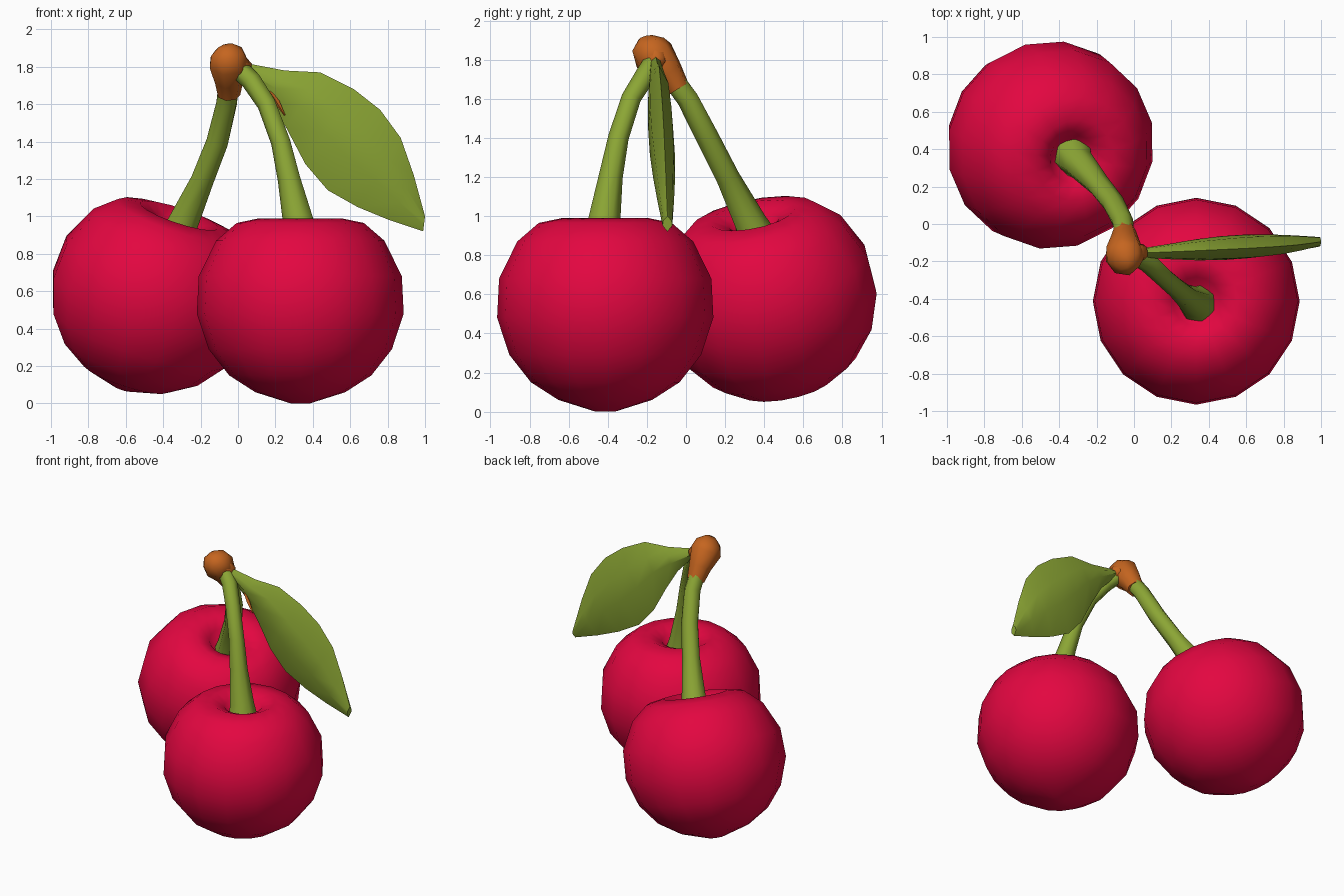
import bpy, bmesh, math
from mathutils import Vector

if "Cube" in bpy.data.objects:
    bpy.data.objects.remove(bpy.data.objects["Cube"], do_unlink=True)


def material(name, rgb):
    m = bpy.data.materials.new(name)
    m.use_nodes = True
    m.diffuse_color = (*rgb, 1)
    m.node_tree.nodes["Principled BSDF"].inputs["Base Color"].default_value = (*rgb, 1)
    return m


RED = material("cherry red", (0.77, 0.002, 0.052))
GREEN = material("leaf green", (0.26, 0.38, 0.035))
ORANGE = material("bark orange", (0.56, 0.13, 0.014))


def loft(name, rings, mat, angle):
    """Skin a list of closed rings, cap both ends and shade."""
    bm = bmesh.new()
    loops = [[bm.verts.new(p) for p in ring] for ring in rings]
    for a, b in zip(loops, loops[1:]):
        n = len(a)
        for i in range(n):
            j = (i + 1) % n
            bm.faces.new((a[i], a[j], b[j], b[i]))
    bm.faces.new(loops[0])
    bm.faces.new(loops[-1])
    bmesh.ops.recalc_face_normals(bm, faces=bm.faces)
    mesh = bpy.data.meshes.new(name)
    bm.to_mesh(mesh)
    bm.free()
    mesh.materials.append(mat)
    obj = bpy.data.objects.new(name, mesh)
    bpy.context.collection.objects.link(obj)
    bpy.ops.object.select_all(action="DESELECT")
    obj.select_set(True)
    bpy.context.view_layer.objects.active = obj
    bpy.ops.object.shade_smooth_by_angle(angle=math.radians(angle))


def circle(r, z, sides):
    steps = [math.tau * i / sides for i in range(sides)]
    return [Vector((r * math.cos(a), r * math.sin(a), z)) for a in steps]


def tube(name, path, mat, sides=7):
    """Round tube through points given as (x, y, z, radius)."""
    pts = [Vector(p[:3]) for p in path]
    rings = []
    for i, p in enumerate(pts):
        d = pts[min(i + 1, len(pts) - 1)] - pts[max(i - 1, 0)]
        q = d.to_track_quat("Z", "Y")
        rings.append([p + q @ v for v in circle(path[i][3], 0, sides)])
    loft(name, rings, mat, 75)


# Cherries: a dimpled profile turned about its own axis
PROFILE = [(0.05, -0.5), (0.24, -0.44), (0.38, -0.35), (0.49, -0.21), (0.553, -0.02),
           (0.543, 0.18), (0.45, 0.37), (0.34, 0.465), (0.22, 0.49), (0.13, 0.45), (0.08, 0.37)]


def cherry(name, centre, axis):
    q = Vector(axis).to_track_quat("Z", "Y")
    rings = [[Vector(centre) + q @ v for v in circle(r, z, 16)] for r, z in PROFILE]
    loft(name, rings, RED, 80)


cherry("front_cherry", (0.333, -0.413, 0.5), (0, 0, 1))
cherry("back_cherry", (-0.465, 0.432, 0.547), (0.33, -0.2, 1))

# Stems flare where they meet the fruit
tube("front_stem", [(0.34, -0.43, 0.87, 0.105), (0.325, -0.42, 0.97, 0.085), (0.275, -0.385, 1.2, 0.063),
                    (0.23, -0.345, 1.4, 0.054), (0.155, -0.28, 1.6, 0.052),
                    (0.075, -0.205, 1.72, 0.055), (0, -0.16, 1.79, 0.055)], GREEN)
tube("back_stem", [(-0.33, 0.37, 0.86, 0.115), (-0.295, 0.325, 0.97, 0.085), (-0.19, 0.21, 1.2, 0.063),
                   (-0.11, 0.11, 1.4, 0.06), (-0.06, 0.01, 1.6, 0.057),
                   (-0.05, -0.08, 1.72, 0.055)], GREEN)

# Woody cap joining the stems, with a spur towards the leaf
tube("twig_cap", [(-0.05, -0.04, 1.65, 0.062), (-0.05, -0.09, 1.73, 0.08), (-0.05, -0.165, 1.82, 0.11),
                  (-0.055, -0.195, 1.875, 0.09), (-0.065, -0.205, 1.912, 0.04)], ORANGE)
tube("cap_spur", [(-0.05, -0.17, 1.83, 0.08), (0.01, -0.155, 1.805, 0.062),
                  (0.06, -0.145, 1.785, 0.035)], ORANGE)

# Leaf: stations of upper and lower edge (x, z), swollen in the middle
EDGES = [((0.04, 1.82), (0.04, 1.76)), ((0.25, 1.78), (0.17, 1.62)), ((0.44, 1.77), (0.26, 1.47)),
         ((0.62, 1.68), (0.36, 1.28)), ((0.76, 1.57), (0.48, 1.14)), ((0.87, 1.42), (0.64, 1.05)),
         ((0.94, 1.22), (0.81, 0.98)), ((1.0, 1.0), (0.99, 0.92))]
SECTION = [(0, 0), (0.3, 0.85), (0.6, 1), (1, 0), (0.6, -1), (0.3, -0.85)]
rings = []
for k, (up, low) in enumerate(EDGES):
    s = k / (len(EDGES) - 1)
    y = -0.155 + 0.06 * s
    thick = 0.025 + 0.04 * math.sin(math.pi * s)
    rings.append([(up[0] + (low[0] - up[0]) * t, y + thick * w, up[1] + (low[1] - up[1]) * t)
                  for t, w in SECTION])
loft("leaf", rings, GREEN, 40)

# Sliver of bark along the leaf's lower edge
tube("bark_sliver", [(0.17, -0.165, 1.67, 0.008), (0.21, -0.175, 1.61, 0.014),
                     (0.25, -0.18, 1.54, 0.004)], ORANGE, sides=4)
